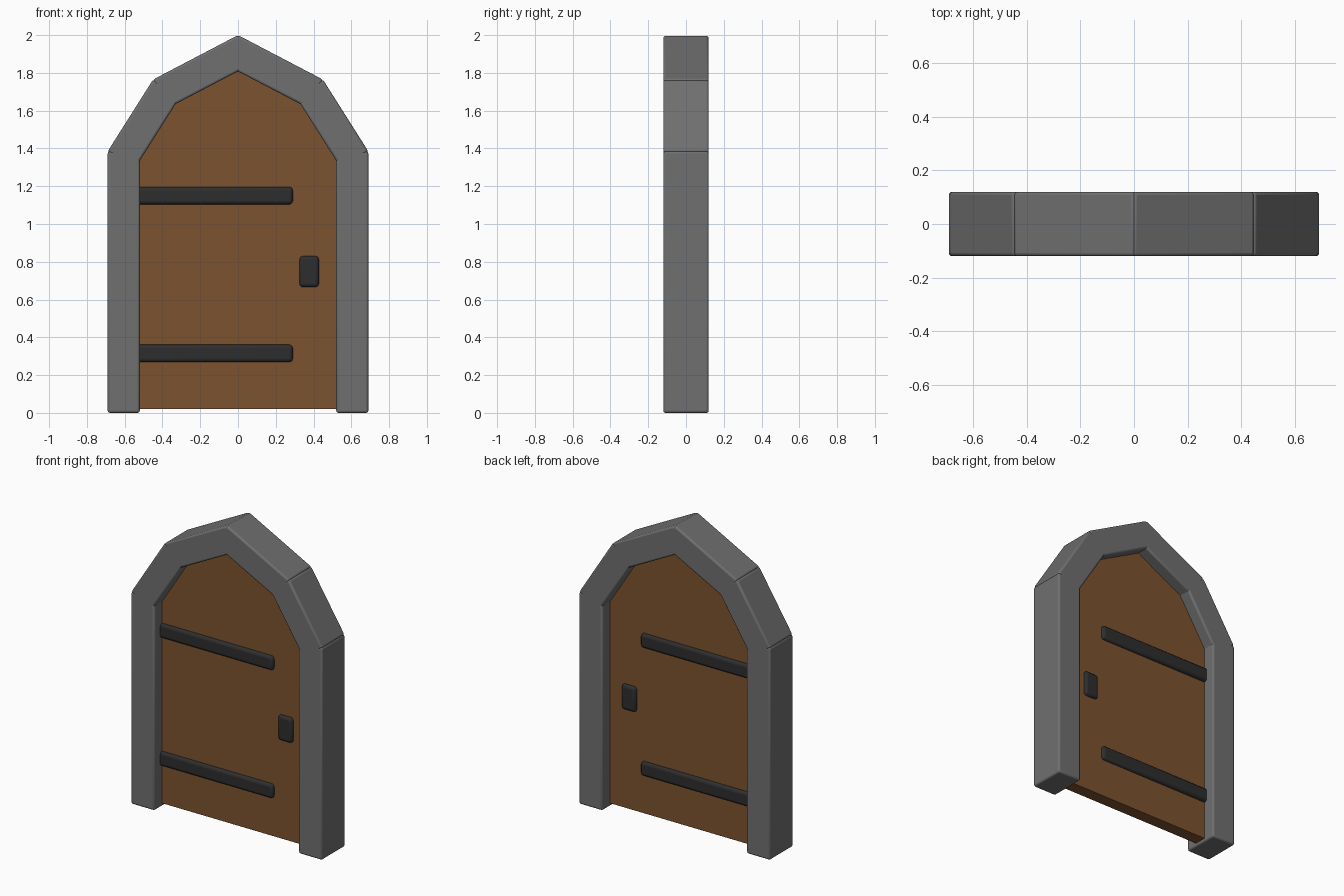
import bpy, bmesh, math
from mathutils import Vector, Matrix

if "Cube" in bpy.data.objects:
    bpy.data.objects.remove(bpy.data.objects["Cube"])


def material(name, rgb):
    m = bpy.data.materials.new(name)
    m.diffuse_color = (*rgb, 1)
    m.use_nodes = True
    m.node_tree.nodes["Principled BSDF"].inputs["Base Color"].default_value = m.diffuse_color
    return m


STONE = material("grey_stone", (0.16, 0.16, 0.16))
WOOD = material("brown_wood", (0.20, 0.085, 0.028))
IRON = material("dark_iron", (0.027, 0.027, 0.027))


def finish(name, bm, mat, bevel=0):
    bmesh.ops.recalc_face_normals(bm, faces=bm.faces)
    me = bpy.data.meshes.new(name)
    bm.to_mesh(me)
    bm.free()
    me.materials.append(mat)
    ob = bpy.data.objects.new(name, me)
    bpy.context.collection.objects.link(ob)
    if bevel:
        mod = ob.modifiers.new("bevel", 'BEVEL')
        mod.width, mod.segments = bevel, 3
        bpy.context.view_layer.objects.active = ob
        ob.select_set(True)
        bpy.ops.object.shade_smooth_by_angle(angle=math.radians(35))
        ob.select_set(False)
    return ob


def box(name, center, size, mat, bevel, tilt=0):
    bm = bmesh.new()
    bmesh.ops.create_cube(bm, size=1, matrix=Matrix.Translation(center)
                          @ Matrix.Rotation(tilt, 4, 'Y') @ Matrix.Diagonal((*size, 1)))
    return finish(name, bm, mat, bevel)


# Stone frame: overlapping beams along the arch centreline, on both sides
WIDTH, DEPTH = 0.17, 0.24
path = [Vector(p) for p in ((0.605, 0), (0.605, 1.36), (0.39, 1.70), (0, 1.904))]
names = ["post", "lower_arch_stone", "upper_arch_stone"]
lean = [math.atan2(a.x - b.x, b.y - a.y) for a, b in zip(path, path[1:])]
turns = [0, lean[1] - lean[0], lean[2] - lean[1], math.pi - 2 * lean[2]]
reach = [WIDTH / 2 * math.tan(t / 2) for t in turns]
reach[3] = WIDTH / 2 / math.tan(lean[2])
for side, label in ((1, "right"), (-1, "left")):
    for i, name in enumerate(names):
        a, b = path[i], path[i + 1]
        d = (b - a).normalized()
        a, b = a - d * reach[i], b + d * reach[i + 1]
        c = (a + b) / 2
        box(f"{label}_{name}", (side * c.x, 0, c.y), (WIDTH, DEPTH, (b - a).length),
            STONE, 0.012, -side * lean[i])

# Wooden door leaf, its edge tucked just inside the frame
half = [(0.53, 0.02), (0.53, 1.34), (0.34, 1.65)]
outline = half + [(0, 1.825)] + [(-x, z) for x, z in reversed(half)]
bm = bmesh.new()
face = bm.faces.new([bm.verts.new((x, -0.04, z)) for x, z in outline])
ext = bmesh.ops.extrude_face_region(bm, geom=[face], use_keep_orig=True)
bmesh.ops.translate(bm, vec=(0, 0.08, 0),
                    verts=[g for g in ext["geom"] if isinstance(g, bmesh.types.BMVert)])
finish("door_leaf", bm, WOOD)

# Iron straps and lock plate show on both faces of the door
for name, z in (("lower_strap", 0.315), ("upper_strap", 1.15)):
    box(name, (-0.135, 0, z), (0.85, 0.12, 0.092), IRON, 0.018)
box("lock_plate", (0.377, 0, 0.748), (0.102, 0.12, 0.164), IRON, 0.018)
